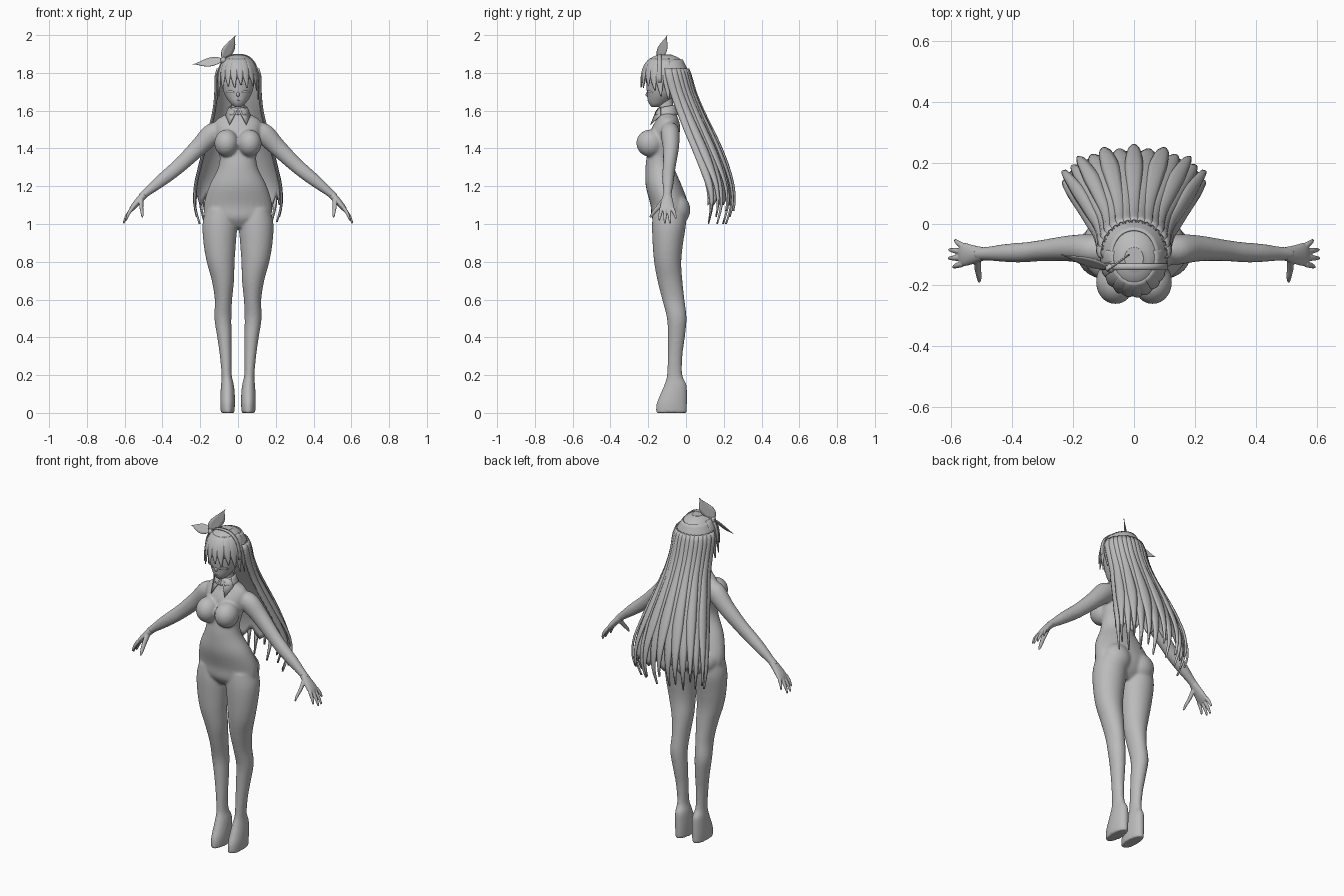
import bpy, bmesh, math
from mathutils import Vector as V

if "Cube" in bpy.data.objects:
    bpy.data.objects.remove(bpy.data.objects["Cube"])

grey = bpy.data.materials.new("plain_grey")
grey.use_nodes = True
grey.diffuse_color = (0.5, 0.5, 0.5, 1)
grey.node_tree.nodes["Principled BSDF"].inputs["Base Color"].default_value = (0.5, 0.5, 0.5, 1)


def finish(bm, name, voxel=0, smooth=0, thick=0):
    """Turn a bmesh into a smooth shaded object with its modifiers."""
    bmesh.ops.recalc_face_normals(bm, faces=bm.faces)
    me = bpy.data.meshes.new(name)
    bm.to_mesh(me)
    bm.free()
    ob = bpy.data.objects.new(name, me)
    bpy.context.collection.objects.link(ob)
    me.materials.append(grey)
    if voxel:
        m = ob.modifiers.new("Blend", 'REMESH')
        m.mode, m.voxel_size, m.use_smooth_shade = 'VOXEL', voxel, True
    if smooth:
        m = ob.modifiers.new("Soften", 'SMOOTH')
        m.iterations = smooth
    if thick:
        m = ob.modifiers.new("Thickness", 'SOLIDIFY')
        m.thickness, m.offset = thick, 0
    bpy.ops.object.select_all(action='DESELECT')
    bpy.context.view_layer.objects.active = ob
    ob.select_set(True)
    bpy.ops.object.shade_smooth_by_angle(angle=math.radians(50))
    return ob


def spline(rows, s):
    """Smooth value along a list of number rows, s from 0 to 1."""
    f = s * (len(rows) - 1)
    i = min(int(f), len(rows) - 2)
    t = f - i
    p = [rows[max(0, min(len(rows) - 1, i + k))] for k in (-1, 0, 1, 2)]
    return [b + t / 2 * (c - a + t * (2*a - 5*b + 4*c - d + t * (3*(b - c) + d - a)))
            for a, b, c, d in zip(*p)]


def loft(bm, rows, u=V((1, 0, 0)), v=V((0, 1, 0)), side=1, n=28):
    """Closed tube through rows of (x, y, z, radius_u, radius_v)."""
    steps, rings = (len(rows) - 1) * 4, []
    for k in range(steps + 1):
        x, y, z, ru, rv = spline(rows, k / steps)
        ring = []
        for j in range(n):
            a = 2 * math.pi * j / n
            p = V((x, y, z)) + u * ru * math.cos(a) + v * rv * math.sin(a)
            ring.append(bm.verts.new((p.x * side, p.y, p.z)))
        rings.append(ring)
    for a, b in zip(rings, rings[1:]):
        for j in range(n):
            bm.faces.new((a[j], a[j-1], b[j-1], b[j]))
    bm.faces.new(rings[0])
    bm.faces.new(rings[-1])


def strip(bm, fn, rows=16, cols=6):
    """Open sheet of points fn(across, along), both from 0 to 1."""
    g = [[bm.verts.new(fn(i / cols, j / rows)) for i in range(cols + 1)] for j in range(rows + 1)]
    for a, b in zip(g, g[1:]):
        for i in range(cols):
            bm.faces.new((a[i], a[i+1], b[i+1], b[i]))


def ball(bm, c, r):
    res = bmesh.ops.create_uvsphere(bm, u_segments=28, v_segments=18, radius=1)
    for p in res["verts"]:
        p.co = V(c) + V((p.co.x * r[0], p.co.y * r[1], p.co.z * r[2]))


# Body: torso, neck, legs, arms, blended into one skin
bm = bmesh.new()
loft(bm, [(0, y, z, rx, ry) for z, y, rx, ry in (
    (.98, -.095, .07, .05), (1.03, -.092, .165, .088), (1.1, -.088, .181, .1), (1.2, -.117, .153, .096),
    (1.29, -.137, .108, .078), (1.35, -.137, .097, .072), (1.42, -.122, .108, .076),
    (1.5, -.108, .122, .077), (1.55, -.098, .115, .06), (1.58, -.1, .068, .048),
    (1.61, -.105, .037, .04), (1.68, -.11, .036, .038))])
leg = [(x, y, z, rx, ry) for z, x, y, rx, ry in (
    (0, .055, -.078, .036, .083), (.05, .055, -.075, .039, .081), (.1, .055, -.065, .038, .071),
    (.15, .056, -.056, .034, .059), (.2, .06, -.06, .027, .041), (.3, .065, -.058, .031, .039),
    (.4, .072, -.051, .038, .045), (.5, .08, -.049, .045, .052), (.6, .077, -.067, .046, .059),
    (.7, .08, -.085, .059, .066), (.8, .092, -.097, .074, .072), (.9, .097, -.096, .086, .081),
    (1, .096, -.09, .092, .09), (1.08, .095, -.088, .075, .085))]
arm = [(.09, -.085, 1.505, .045, .05), (.14, -.084, 1.475, .05, .056), (.21, -.08, 1.405, .043, .047),
       (.3, -.087, 1.318, .035, .04), (.36, -.093, 1.267, .033, .037), (.42, -.095, 1.219, .03, .032),
       (.48, -.097, 1.17, .023, .023), (.515, -.098, 1.14, .022, .02)]
out = V((.7, 0, .71))
for s in (1, -1):
    loft(bm, leg, side=s)
    loft(bm, arm, V((0, 1, 0)), out, s)
    ball(bm, (s * .061, -.19, 1.428), (.064, .073, .072))
    ball(bm, (s * .08, -.055, 1.075), (.085, .078, .085))
finish(bm, "body", voxel=.007, smooth=8)

# Hands: palm, four fingers and a thumb each
tips = [(.587, -.053, 1.03), (.606, -.084, 1.004), (.607, -.112, 1.004), (.593, -.141, 1.02)]
for s, name in ((1, "left_hand"), (-1, "right_hand")):
    bm = bmesh.new()
    loft(bm, [(.495, -.098, 1.157, .022, .02), (.525, -.1, 1.125, .03, .018),
              (.555, -.1, 1.09, .038, .015), (.57, -.1, 1.07, .034, .01)], V((0, 1, 0)), out, s)
    for i, (x, y, z) in enumerate(tips):
        k = V((.562, -.071 - .02 * i, 1.082))
        m = k.lerp(V((x, y, z)), .55) + out * .004
        loft(bm, [(*k, .0105, .0105), (*m, .009, .009), (x, y, z, .005, .005)], V((0, 1, 0)), out, s, 12)
    loft(bm, [(.512, -.108, 1.135, .014, .016), (.512, -.145, 1.09, .012, .013),
              (.508, -.172, 1.06, .01, .01), (.507, -.19, 1.035, .005, .005)],
         V((.9, 0, .4)), V((0, .7, -.7)), s, 12)
    finish(bm, name, voxel=.003, smooth=3)

# Head with a small nose
head = [(0, y, z, rx, ry) for z, y, rx, ry in (
    (1.618, -.165, .012, .014), (1.63, -.155, .032, .036), (1.65, -.145, .049, .056),
    (1.68, -.133, .068, .072), (1.72, -.125, .082, .084), (1.78, -.115, .088, .094), (1.86, -.11, .06, .07))]
bm = bmesh.new()
loft(bm, head, n=36)
loft(bm, [(0, -.19, 1.71, .006, .01), (0, -.202, 1.685, .009, .013), (0, -.196, 1.672, .005, .008)], n=12)
finish(bm, "head", smooth=2)


def face_point(x, z, lift=.002):
    rows = [r for r in head if r[2] <= z]
    a, b = rows[-1], head[len(rows)]
    y, rx, ry = (a[i] + (b[i] - a[i]) * (z - a[2]) / (b[2] - a[2]) for i in (1, 3, 4))
    return V((x, y - (ry + lift) * math.sqrt(max(0, 1 - (x / rx) ** 2)), z))


# Eyelids and lips, as thin plates on the face
bm = bmesh.new()
for s in (1, -1):
    strip(bm, lambda a, b: face_point(s * (.018 + .042 * a), 1.693 + .01 * math.sin(math.pi * a) * b + .004 * b), 2, 8)
strip(bm, lambda a, b: face_point(.024 * (a - .5), 1.651 + .005 * b * math.sin(math.pi * a)), 2, 6)
finish(bm, "eyelids_and_lips", thick=.002)


# Hair cap: a rounded dome
def dome(a, z, grow=1.0):
    h = min(1, max(0, (z - 1.74) / .155))
    k = max(.04, 1 - h ** 2.5) ** .4 * grow
    return V((.106 * k * math.sin(a), -.112 - .124 * k * math.cos(a), z))


bm = bmesh.new()
strip(bm, lambda a, b: dome(2 * math.pi * a, 1.77 + .125 * math.sin(b * math.pi / 2)), 14, 40)
bmesh.ops.remove_doubles(bm, verts=bm.verts, dist=.0005)
bmesh.ops.holes_fill(bm, edges=[e for e in bm.edges if e.is_boundary and e.verts[0].co.z > 1.85])
finish(bm, "hair_cap", thick=.004)

# Fringe: tapering locks over the brow and temples
bm = bmesh.new()
for deg, tip in ((-92, 1.66), (-72, 1.675), (-52, 1.715), (-33, 1.728), (-14, 1.722),
                 (4, 1.735), (22, 1.72), (42, 1.73), (60, 1.708), (76, 1.675), (94, 1.66)):
    def lock(a, b):
        half = math.radians(14) * (1 - max(0, b - .35) / .65 * .93)
        bulge = 1.01 + .025 * (1 - (2 * a - 1) ** 2)
        return dome(math.radians(deg + 5 * b * b) + half * (2 * a - 1), 1.875 + (tip - 1.875) * b, bulge)
    strip(bm, lock, 14, 4)
finish(bm, "fringe", thick=.004)

# Long hair: rows of (height, half width, back y, side y) with tapering locks over a sheet
flow = [(1.87, .07, -.02, -.11), (1.8, .108, .012, -.11), (1.7, .112, .04, -.085), (1.6, .122, .08, -.05),
        (1.5, .146, .127, -.012), (1.4, .172, .172, .03), (1.3, .198, .208, .07), (1.2, .22, .232, .105),
        (1.1, .222, .234, .115), (1.0, .195, .205, .1)]


def hair(t, s, lift=0):
    z, w, back, edge = spline(flow, s)
    a = t * math.pi / 2
    return V(((w + lift) * math.sin(a), edge + (back + lift - edge) * math.cos(a) ** .8 if abs(t) < 1 else edge, z))


bm = bmesh.new()
strip(bm, lambda a, b: hair(2 * a - 1, b * (.86 + .03 * math.cos(a * 40))), 24, 32)
finish(bm, "long_hair_sheet", thick=.006)

bm = bmesh.new()
count = 15
for i in range(count):
    mid = -.93 + 1.86 * i / (count - 1)
    end = (1, .95, .98, .92)[i % 4]

    def lock(a, b):
        half = .1 * (1 - max(0, b - .6) / .4 * .93)
        lift = (.004 + .014 * b * (i % 2)) + .008 * (1 - (2 * a - 1) ** 2)
        return hair(max(-1, min(1, mid + half * (2 * a - 1))), .08 + (end - .08) * b, lift)
    strip(bm, lock, 24, 4)
finish(bm, "long_hair_locks", thick=.004)

# Hair band over the head, with a knot and two pointed ribbon ends
bm = bmesh.new()


def band(a, b):
    t = math.pi * (b - .5)
    return V((.109 * abs(math.sin(t)) ** .8 * (1 if t > 0 else -1), -.15 + .02 * a, 1.75 + .148 * math.cos(t) ** .8))


strip(bm, band, 28, 2)
finish(bm, "hair_band", thick=.006)

bm = bmesh.new()
ball(bm, (-.078, -.145, 1.868), (.016, .014, .016))
finish(bm, "ribbon_knot")

bm = bmesh.new()
for tip, wide in ((V((-.013, -.1, 2.0)), V((.025, .02, -.006))), (V((-.24, -.1, 1.845)), V((.004, .012, .02)))):
    root = V((-.078, -.145, 1.868))
    strip(bm, lambda a, b: root.lerp(tip, b) + wide * (2 * a - 1) * (.12 + 1.1 * math.sin(math.pi * b ** .8)) * (1 - b ** 4), 12, 4)
finish(bm, "ribbon_ends", thick=.003)

# Collar: a band around the neck and two pointed flaps
bm = bmesh.new()


def collar(a, b):
    t = 2 * math.pi * a
    r = .043 + .02 * b
    return V((r * math.sin(t), -.104 - r * math.cos(t), 1.622 - .045 * b + .008 * math.cos(t) * (b - 1)))


strip(bm, collar, 3, 32)
for s in (1, -1):
    pts = [(.006, -.158, 1.6), (.05, -.135, 1.618), (.066, -.135, 1.575), (.044, -.188, 1.525)]
    bm.faces.new([bm.verts.new((s * x, y, z)) for x, y, z in pts])
finish(bm, "collar", thick=.004)
